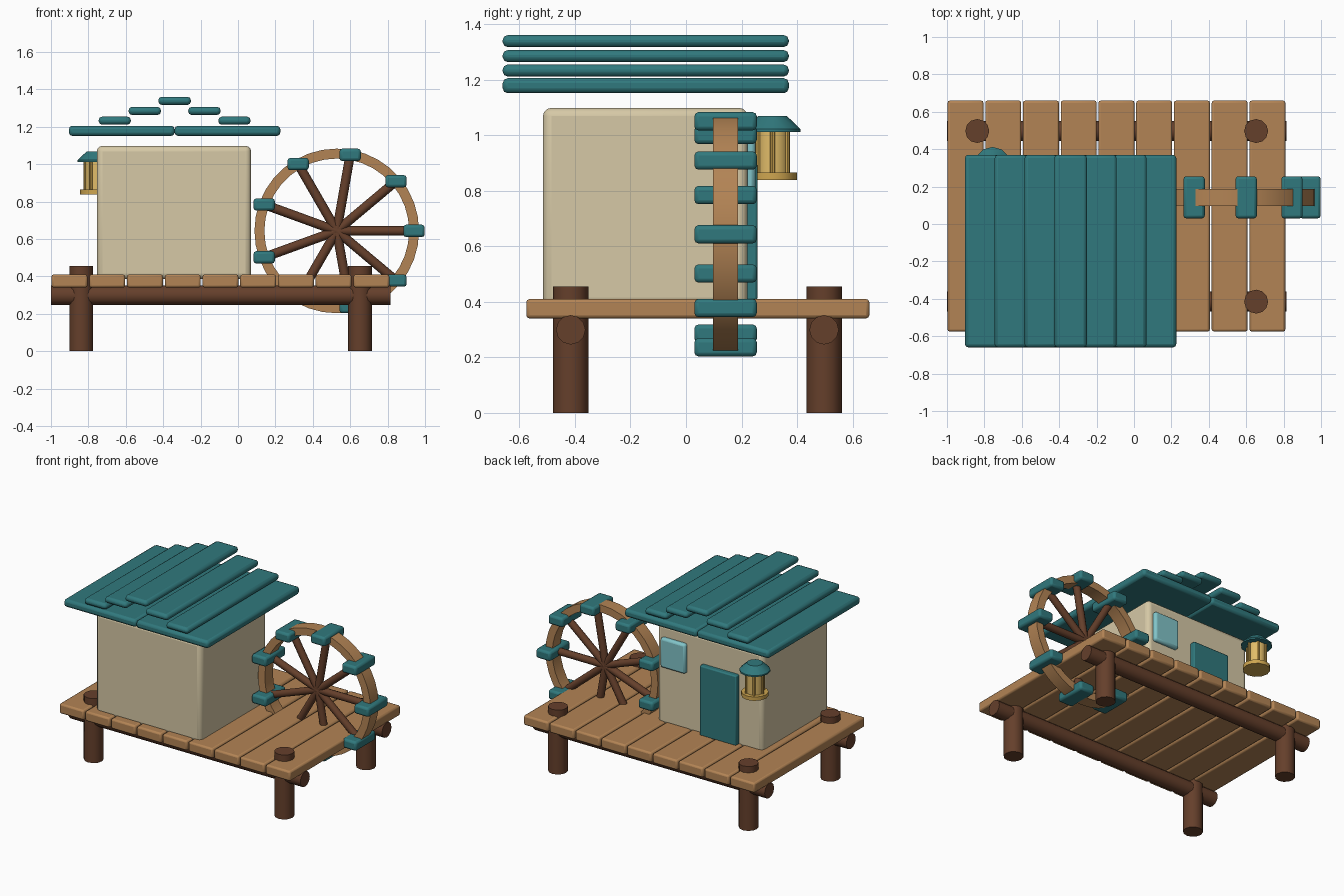
import bpy, bmesh
from math import sin, cos, pi, radians
from mathutils import Vector

if "Cube" in bpy.data.objects:
    bpy.data.objects.remove(bpy.data.objects["Cube"])


def material(name, r, g, b):
    m = bpy.data.materials.new(name)
    m.diffuse_color = (r, g, b, 1)
    m.use_nodes = True
    m.node_tree.nodes["Principled BSDF"].inputs["Base Color"].default_value = m.diffuse_color
    return m


WOOD = material("light_wood", .45, .23, .09)
LOG = material("dark_wood", .13, .05, .024)
TEAL = material("teal_paint", .03, .19, .205)
CREAM = material("cream_wall", .67, .58, .38)
GOLD = material("gold", .62, .38, .08)
GLOW = material("lamp_glass", .75, .50, .14)
GLASS = material("window_glass", .22, .55, .58)


def finish(o, name, mat, smooth=True):
    o.name = name
    o.data.materials.append(mat)
    if smooth:
        bpy.ops.object.shade_smooth_by_angle(angle=radians(40))
    return o


def box(name, x, y, z, mat, bevel=.012, segments=2):
    """Bevelled box from (min, max) ranges."""
    c = [(r[0] + r[1]) / 2 for r in (x, y, z)]
    bpy.ops.mesh.primitive_cube_add(size=1, location=c)
    o = bpy.context.object
    o.scale = [r[1] - r[0] for r in (x, y, z)]
    bpy.ops.object.transform_apply(location=False, rotation=False, scale=True)
    m = o.modifiers.new("bevel", "BEVEL")
    m.width, m.segments = bevel, segments
    return finish(o, name, mat)


def rod(name, a, b, r, mat, sides=12, r2=None):
    """Cylinder or cone frustum from point a to point b."""
    a, b = Vector(a), Vector(b)
    bpy.ops.mesh.primitive_cone_add(vertices=sides, radius1=r, radius2=r if r2 is None else r2,
                                    depth=(b - a).length, location=(a + b) / 2)
    o = bpy.context.object
    o.rotation_euler = (b - a).to_track_quat('Z', 'Y').to_euler()
    return finish(o, name, mat)


# deck planks
for i in range(9):
    x = -.997 + i * .2018
    box(f"deck_plank_{i + 1}", (x, x + .192), (-.575, .66), (.34, .41), WOOD)

# support logs and posts
for side, y in (("front", -.415), ("back", .497)):
    rod(f"{side}_beam", (-1, y, .299), (.815, y, .299), .053, LOG)
    for end, x in (("left", -.838), ("right", .653)):
        rod(f"{side}_{end}_post", (x, y, 0), (x, y, .455), .064, LOG)

# hut, with door and window on the back wall
box("hut_walls", (-.755, .07), (-.515, .222), (.385, 1.098), CREAM, .03, 3)
box("door", (-.57, -.285), (.20, .257), (.405, .9), TEAL, .008)
box("window", (-.165, .03), (.20, .25), (.80, 1.01), GLASS, .015)

# roof boards, stepped up to the ridge and mirrored about it
RIDGE = -.339
box("ridge_board", (RIDGE - .087, RIDGE + .087), (-.66, .37), (1.317, 1.36), TEAL, .018)
for s, side in ((-1, "left"), (1, "right")):
    for name, a, b, z0, z1 in (("upper", .073, .246, 1.263, 1.306),
                               ("middle", .234, .406, 1.211, 1.254),
                               ("eave", 0, .565, 1.151, 1.205)):
        xs = sorted((RIDGE + s * a, RIDGE + s * b))
        box(f"{side}_{name}_roof_board", xs, (-.66, .37), (z0, z1), TEAL, .018)

# water wheel rim: rectangular section swept round the axle
CX, CY, CZ = .528, .1425, .643
bm = bmesh.new()
N = 36
rings = []
for i in range(N):
    t = 2 * pi * i / N
    rings.append([bm.verts.new((CX + r * cos(t), CY + y, CZ + r * sin(t)))
                  for r, y in ((.387, -.045), (.44, -.045), (.44, .045), (.387, .045))])
for i in range(N):
    p, q = rings[i], rings[(i + 1) % N]
    for k in range(4):
        bm.faces.new((p[k], p[(k + 1) % 4], q[(k + 1) % 4], q[k]))
bmesh.ops.recalc_face_normals(bm, faces=bm.faces)
mesh = bpy.data.meshes.new("wheel_rim")
bm.to_mesh(mesh)
bm.free()
rim = bpy.data.objects.new("wheel_rim", mesh)
bpy.context.collection.objects.link(rim)
bpy.ops.object.select_all(action='DESELECT')
rim.select_set(True)
bpy.context.view_layer.objects.active = rim
finish(rim, "wheel_rim", WOOD)

# spokes and upright paddles
for i in range(9):
    t = 2 * pi * i / 9
    x, z = CX + .413 * cos(t), CZ + .413 * sin(t)
    rod(f"spoke_{i + 1}", (CX, CY, CZ), (x, CY, z), .025, LOG, 10)
    box(f"paddle_{i + 1}", (x - .057, x + .057), (CY - .1125, CY + .1125),
        (z - .033, z + .033), TEAL, .015)

# lantern on the back left corner
LX, LY = -.757, .312


def lamp(name, z0, z1, r, mat, r2=None, sides=12):
    return rod(name, (LX, LY, z0), (LX, LY, z1), r, mat, sides, r2)


lamp("lantern_base", .838, .865, .088, GOLD)
lamp("lantern_glass", .86, 1.025, .06, GLOW)
lamp("lantern_eave", 1.012, 1.022, .1, TEAL)
lamp("lantern_roof", 1.022, 1.068, .1, TEAL, .052)
for i in range(6):
    t = 2 * pi * i / 6
    x, y = LX + .061 * cos(t), LY + .061 * sin(t)
    rod(f"lantern_bar_{i + 1}", (x, y, .86), (x, y, 1.015), .009, GOLD, 8)
